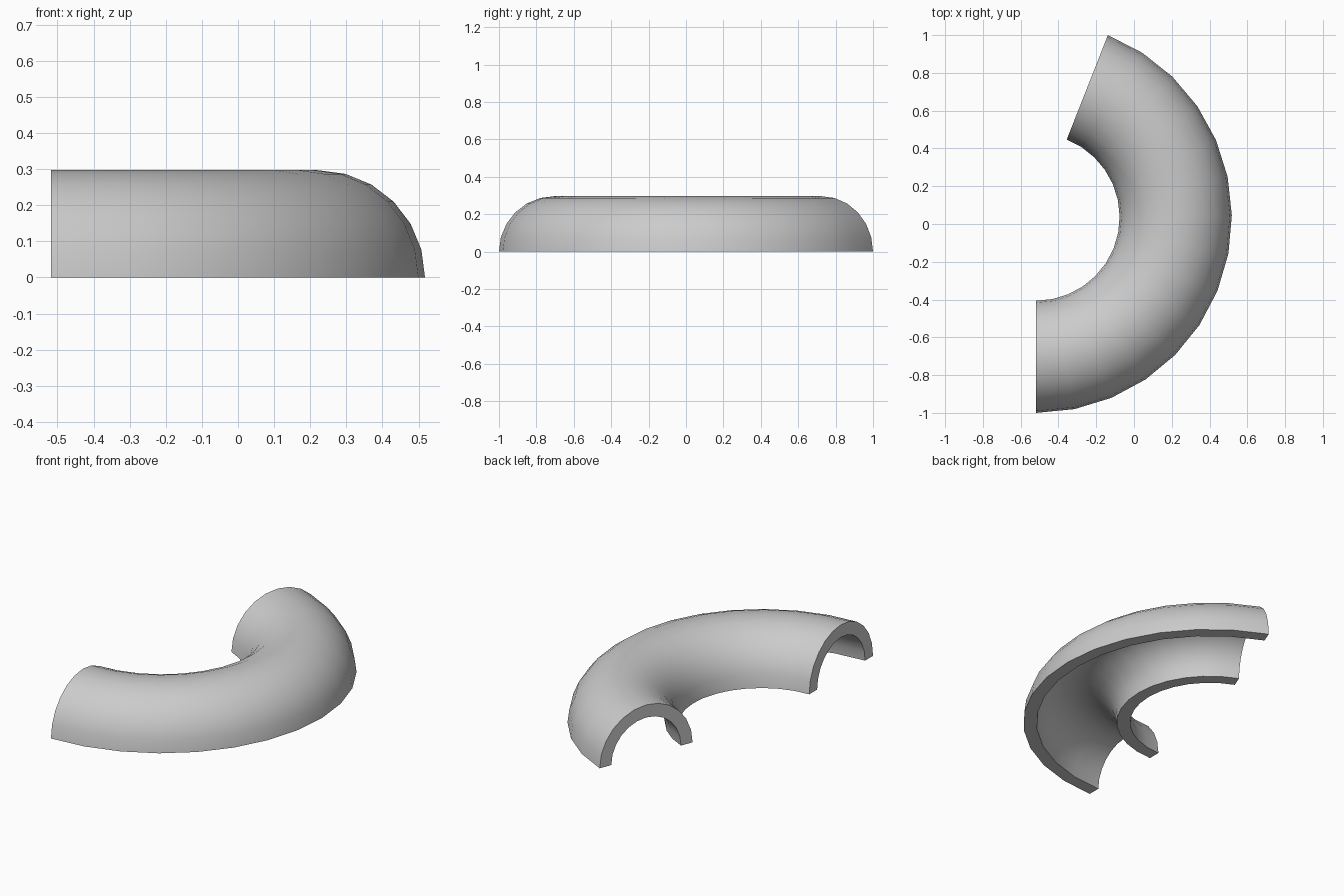
import bpy, bmesh
from math import sin, cos, pi, radians

cube = bpy.data.objects.get("Cube")
if cube:
    bpy.data.objects.remove(cube, do_unlink=True)

OUTER = 0.297            # outer radius of the half pipe
INNER = 0.223            # inner radius of the half pipe
BEND = 0.739             # radius of the bend's centre line
CENTRE = (-0.518, 0.036)
SWEEP = radians(158.5)
ARC_STEPS, BEND_STEPS = 12, 14

grey = bpy.data.materials.new("grey")
grey.use_nodes = True
colour = (0.6, 0.6, 0.6, 1)
grey.diffuse_color = colour
grey.node_tree.nodes["Principled BSDF"].inputs["Base Color"].default_value = colour

# Closed cross-section: outer arch, then inner arch back again
arch = [pi * i / ARC_STEPS for i in range(ARC_STEPS + 1)]
section = [(OUTER * cos(a), OUTER * sin(a)) for a in arch]
section += [(INNER * cos(a), INNER * sin(a)) for a in reversed(arch)]

# Sweep the section around the bend
bm = bmesh.new()
rings = []
for i in range(BEND_STEPS + 1):
    t = -pi / 2 + SWEEP * i / BEND_STEPS
    rings.append([bm.verts.new((CENTRE[0] + (BEND + r) * cos(t),
                                CENTRE[1] + (BEND + r) * sin(t), z))
                  for r, z in section])
n = len(section)
for a, b in zip(rings, rings[1:]):
    for j in range(n):
        k = (j + 1) % n
        bm.faces.new((a[j], a[k], b[k], b[j]))

# Cut ends of the wall
for ring in (rings[0], rings[-1]):
    for j in range(ARC_STEPS):
        bm.faces.new((ring[j], ring[j + 1], ring[n - 2 - j], ring[n - 1 - j]))
bmesh.ops.recalc_face_normals(bm, faces=bm.faces)

mesh = bpy.data.meshes.new("half_pipe_bend")
bm.to_mesh(mesh)
bm.free()
mesh.materials.append(grey)
bend = bpy.data.objects.new("half_pipe_bend", mesh)
bpy.context.collection.objects.link(bend)

# Smooth curved walls with sharp rims
bpy.ops.object.select_all(action='DESELECT')
bend.select_set(True)
bpy.context.view_layer.objects.active = bend
bpy.ops.object.shade_smooth_by_angle(angle=radians(30))
